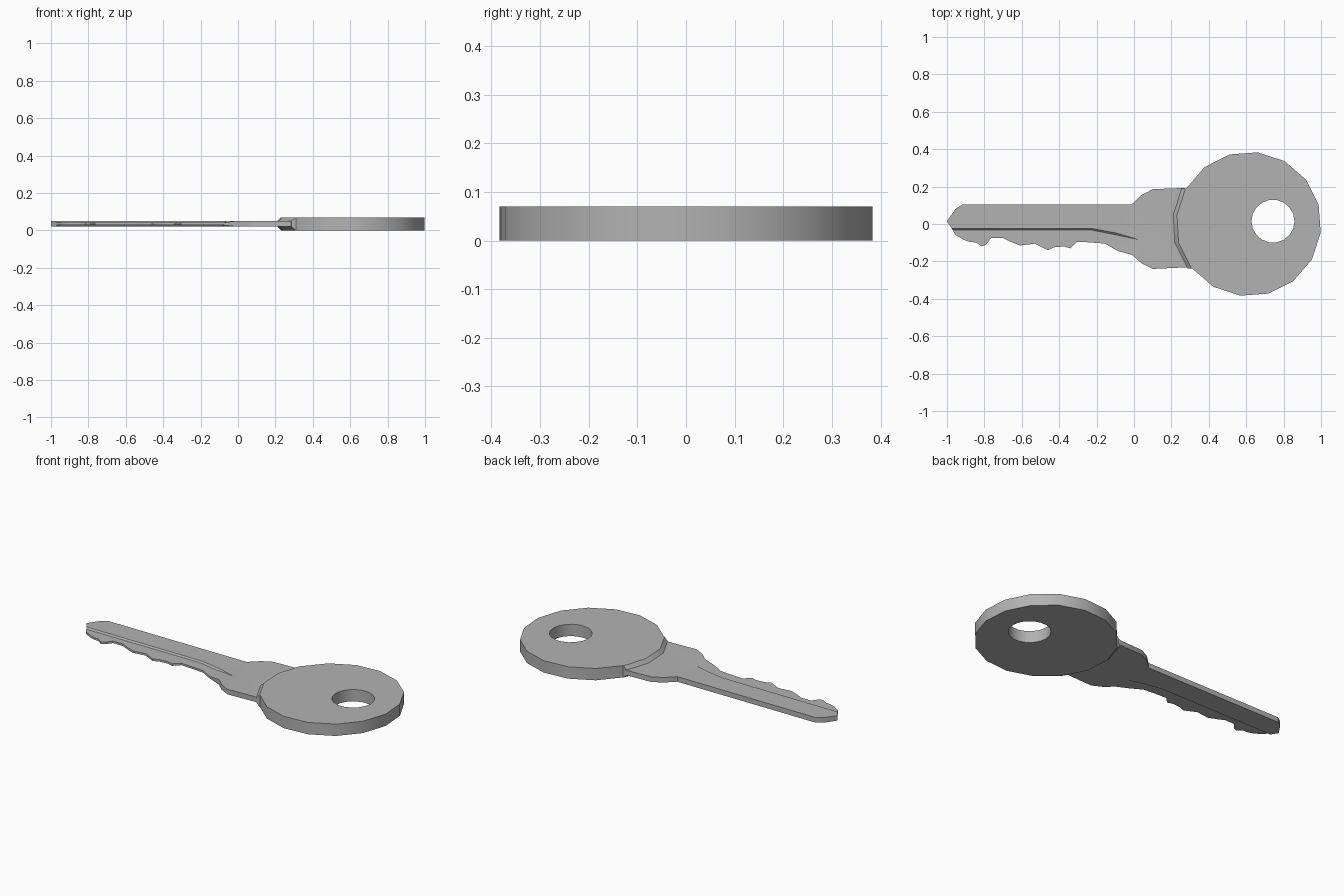
import bpy, bmesh, math

if "Cube" in bpy.data.objects:
    bpy.data.objects.remove(bpy.data.objects["Cube"])

MID = 0.035          # mid-plane height
THICK, THIN = 0.015, 0.006   # half thickness of blade and of the milled bit area

steel = bpy.data.materials.new("dark_steel")
steel.diffuse_color = (0.45, 0.45, 0.45, 1)
steel.use_nodes = True
steel.node_tree.nodes["Principled BSDF"].inputs["Base Color"].default_value = steel.diffuse_color


def finish(bm, name):
    bmesh.ops.recalc_face_normals(bm, faces=bm.faces)
    me = bpy.data.meshes.new(name)
    bm.to_mesh(me)
    bm.free()
    me.materials.append(steel)
    ob = bpy.data.objects.new(name, me)
    bpy.context.collection.objects.link(ob)
    bpy.ops.object.select_all(action='DESELECT')
    ob.select_set(True)
    bpy.context.view_layer.objects.active = ob
    bpy.ops.object.shade_smooth_by_angle(angle=math.radians(30))


def walls(bm, a, b):
    n = len(a)
    for i in range(n):
        j = (i + 1) % n
        bm.faces.new((a[i], a[j], b[j], b[i]))


# Blade: plan outline split into regions
back = [(0.27, 0.193), (0.10, 0.186), (0.04, 0.155), (-0.015, 0.103),
        (-0.92, 0.103), (-0.955, 0.08), (-1.0, 0.015)]
groove_top = [(-0.974, -0.025), (-0.22, -0.025), (-0.10, -0.047), (0.03, -0.085)]
groove_low = [(-0.969, -0.033), (-0.225, -0.033), (-0.105, -0.056)]
teeth = [(-0.955, -0.058), (-0.91, -0.085), (-0.875, -0.097), (-0.845, -0.098),
         (-0.815, -0.12), (-0.79, -0.11), (-0.765, -0.075), (-0.70, -0.075),
         (-0.66, -0.095), (-0.61, -0.115), (-0.53, -0.105), (-0.46, -0.14),
         (-0.43, -0.125), (-0.375, -0.12), (-0.34, -0.13), (-0.305, -0.095),
         (-0.24, -0.098), (-0.155, -0.105), (-0.085, -0.145)]
collar = [(-0.01, -0.165), (0.04, -0.21), (0.10, -0.24), (0.30, -0.231), (0.32, 0.0)]

bm = bmesh.new()
rims = []
for side in (1, -1):
    def verts(pts, h):
        return [bm.verts.new((x, y, MID + side * h)) for x, y in pts]
    b, u, c = verts(back, THICK), verts(groove_top, THICK), verts(collar, THICK)
    l, t = verts(groove_low, THIN), verts(teeth, THIN)
    bm.faces.new(b + u + c)                       # full thickness area
    for i in range(2):                            # groove shoulder
        bm.faces.new((u[i], u[i + 1], l[i + 1], l[i]))
    bm.faces.new((u[2], u[3], l[2]))
    bm.faces.new(l[::-1] + t)                     # thin bit area
    bm.faces.new((l[2], t[-1], u[3]))             # run-out ramp
    bm.faces.new((t[-1], c[0], u[3]))
    rims.append(b + [u[0], l[0]] + t + c)
walls(bm, *rims)
finish(bm, "key_blade")

# Head: 16-sided disc with a chamfered shoulder towards the blade
arc = []
for k in range(-3, 11):
    a = math.radians(83 - 22.5 * k)
    arc.append((0.615 + 0.386 * math.cos(a), 0.386 * math.sin(a)))
shoulder = [(arc[-1][0] - 0.004, arc[-1][1]), (0.238, -0.10), (0.23, 0.05),
            (arc[0][0] - 0.004, arc[0][1])]
face_line = arc + shoulder
edge_line = arc + [(x - 0.02, y) for x, y in shoulder]
SIDES = 18
hole = [(0.743 + 0.115 * math.cos(2 * math.pi * i / SIDES),
         0.015 + 0.115 * math.sin(2 * math.pi * i / SIDES)) for i in range(SIDES)]

bm = bmesh.new()


def ring(pts, z):
    return [bm.verts.new((x, y, z)) for x, y in pts]


levels = [ring(face_line, 0), ring(edge_line, 0.02), ring(edge_line, 0.05), ring(face_line, 0.07)]
holes = [ring(hole, 0), ring(hole, 0.07)]
for lower, upper in zip(levels, levels[1:]):
    walls(bm, lower, upper)
walls(bm, *holes)
for outer, inner in ((levels[0], holes[0]), (levels[3], holes[1])):
    edges = [bm.edges.get((r[i - 1], r[i])) for r in (outer, inner) for i in range(len(r))]
    bmesh.ops.triangle_fill(bm, edges=edges, use_beauty=True)
finish(bm, "key_head")
